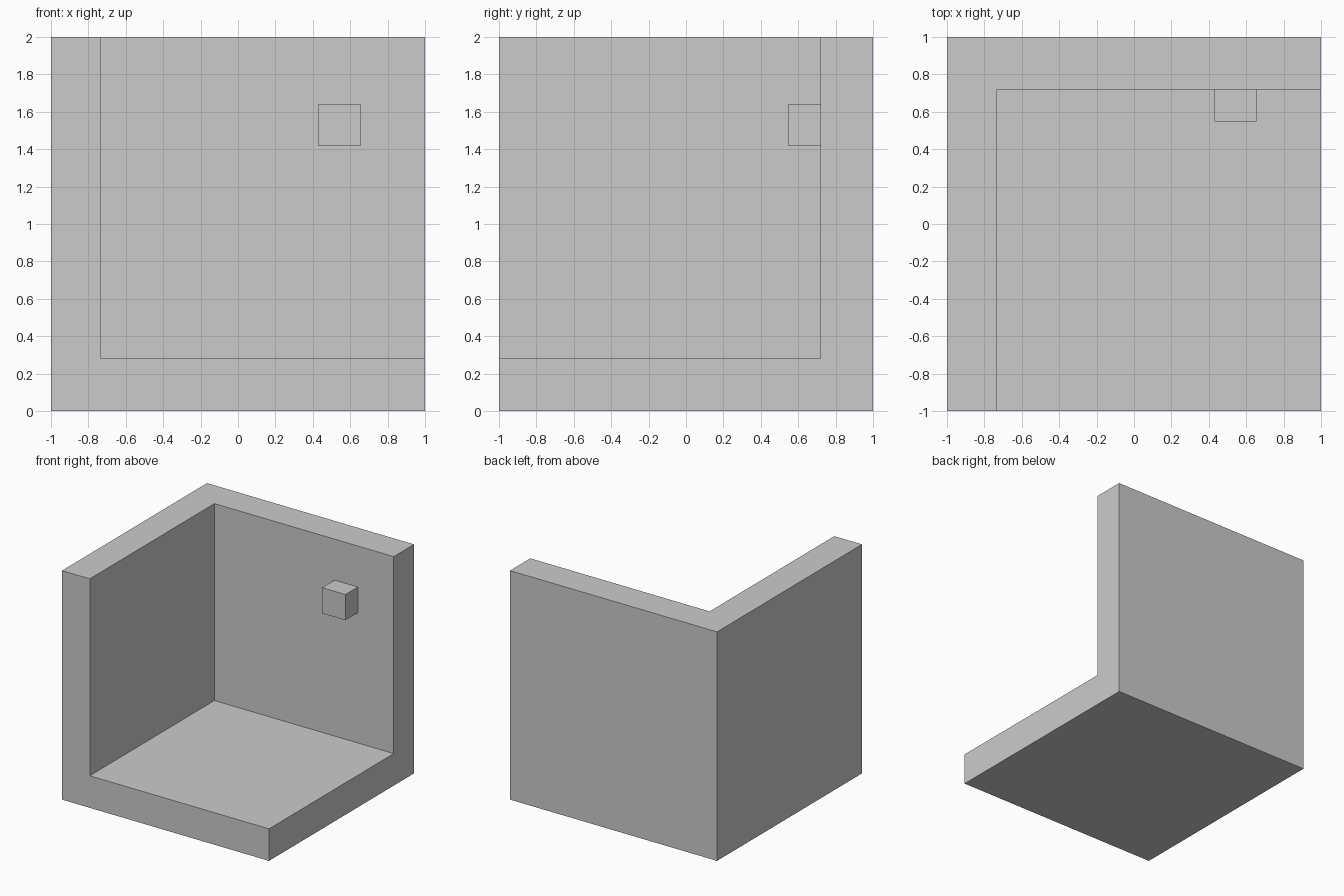
import bpy

if "Cube" in bpy.data.objects:
    bpy.data.objects.remove(bpy.data.objects["Cube"])


def box(name, lo, hi):
    """Axis-aligned box between two corners."""
    bpy.ops.mesh.primitive_cube_add(size=1)
    ob = bpy.context.object
    ob.name = name
    for v in ob.data.vertices:
        v.co = [l + (c + 0.5) * (h - l) for c, l, h in zip(v.co, lo, hi)]
    return ob


# Corner room: a cube hollowed out so a floor, left wall and back wall remain
room = box("room_corner", (-1, -1, 0), (1, 1, 2))
cutter = box("room_cutter", (-0.732, -1.5, 0.28), (1.5, 0.72, 2.5))

cut = room.modifiers.new("hollow", 'BOOLEAN')
cut.operation = 'DIFFERENCE'
cut.solver = 'EXACT'
cut.object = cutter
bpy.context.view_layer.objects.active = room
bpy.ops.object.modifier_apply(modifier=cut.name)
bpy.data.objects.remove(cutter, do_unlink=True)

# Small block mounted on the back wall
box("wall_block", (0.43, 0.548, 1.418), (0.654, 0.72, 1.642))
